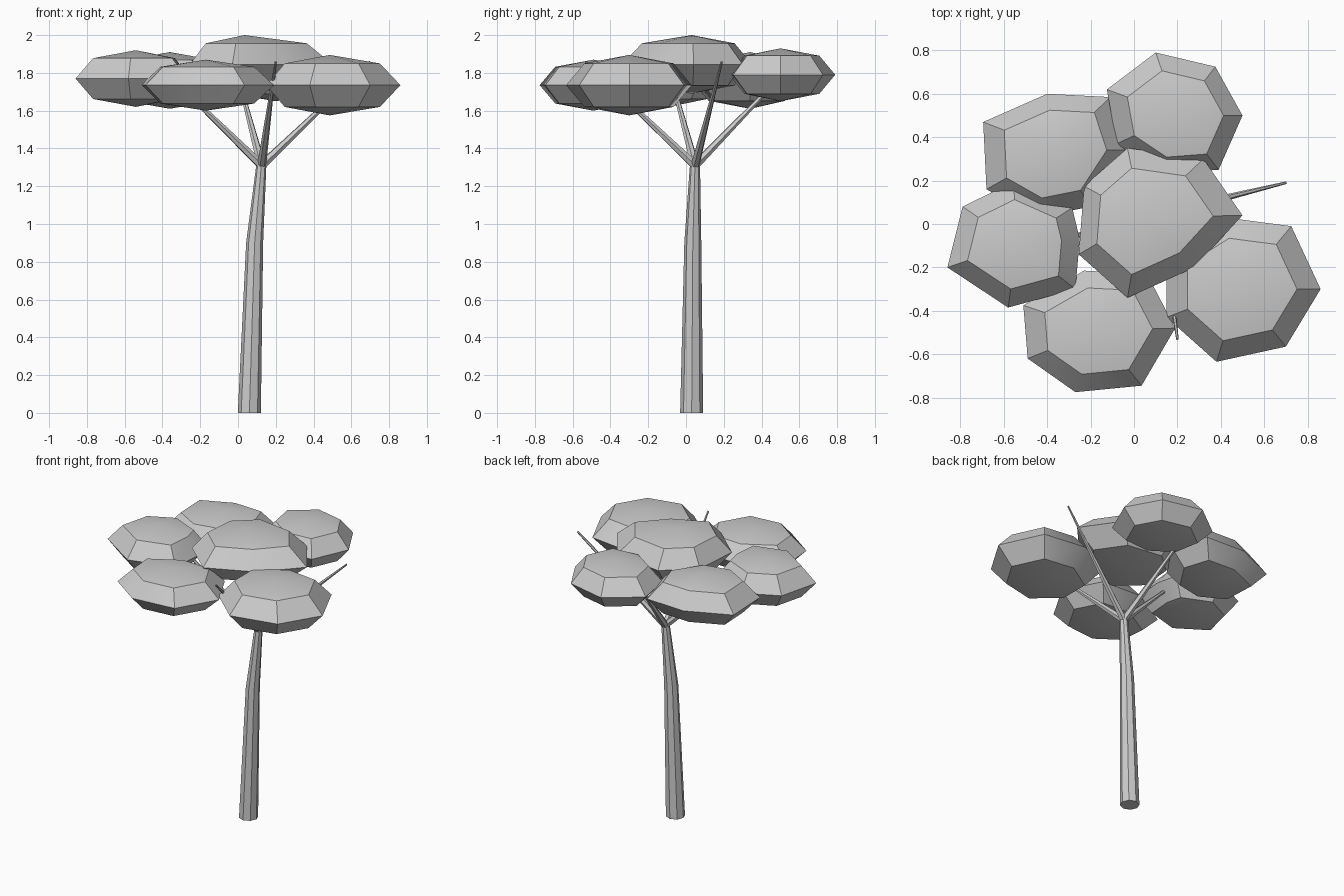
import bpy, bmesh, math
from mathutils import Vector

if "Cube" in bpy.data.objects:
    bpy.data.objects.remove(bpy.data.objects["Cube"])


def finish(name, bm):
    bmesh.ops.recalc_face_normals(bm, faces=bm.faces)
    me = bpy.data.meshes.new(name)
    bm.to_mesh(me)
    bm.free()
    ob = bpy.data.objects.new(name, me)
    bpy.context.collection.objects.link(ob)
    bpy.ops.object.select_all(action='DESELECT')
    bpy.context.view_layer.objects.active = ob
    ob.select_set(True)
    bpy.ops.object.shade_smooth_by_angle(angle=math.radians(32))
    return ob


def bridge(bm, a, b):
    n = len(a)
    for i in range(n):
        j = (i + 1) % n
        bm.faces.new((a[i], a[j], b[j], b[i]))


def limb(name, path, radii, sides, level=False):
    """Tapered tube along a path; level keeps its rings horizontal."""
    bm = bmesh.new()
    pts = [Vector(p) for p in path]
    q = (pts[-1] - pts[0]).to_track_quat('Z', 'Y')
    rings = []
    for p, r in zip(pts, radii):
        ring = []
        for i in range(sides):
            a = math.tau * i / sides
            v = Vector((r * math.cos(a), r * math.sin(a), 0))
            ring.append(bm.verts.new(p + (v if level else q @ v)))
        rings.append(ring)
    for a, b in zip(rings, rings[1:]):
        bridge(bm, a, b)
    bm.faces.new(rings[0])
    bm.faces.new(rings[-1])
    return finish(name, bm)


def leaf_clump(name, centre, height, outline):
    """Flattened low-poly ball: irregular equator, two inset rings, two poles."""
    bm = bmesh.new()
    c = Vector(centre)
    rings = []
    for s, h in ((0.71, -0.72), (1, 0), (0.71, 0.72)):
        rings.append([bm.verts.new((c.x + (x - c.x) * s, c.y + (y - c.y) * s,
                                    c.z + h * height)) for x, y in outline])
    bridge(bm, rings[0], rings[1])
    bridge(bm, rings[1], rings[2])
    for ring, h in ((rings[0], -height), (rings[2], height)):
        pole = bm.verts.new(c + Vector((0, 0, h)))
        for i in range(len(ring)):
            bm.faces.new((ring[i], ring[(i + 1) % len(ring)], pole))
    return finish(name, bm)


# Trunk, leaning slightly to the right
limb("trunk", [(0.06, 0.03, 0), (0.088, 0.036, 0.9), (0.125, 0.048, 1.33)],
     [0.061, 0.045, 0.026], 8, level=True)

# Four branches fanning out from the fork
for side, tip in (("right", (0.70, 0.19, 1.86)), ("back", (-0.02, 0.58, 1.86)),
                  ("left", (-0.44, -0.10, 1.86)), ("front", (0.20, -0.53, 1.86))):
    limb("branch_" + side, [(0.125, 0.048, 1.31), tip], [0.024, 0.006], 6)

# Foliage clumps, each with a seven-sided outline
leaf_clump("foliage_top", (0.035, 0.03, 1.845), 0.155,
           [(.50, .04), (.32, .30), (-.03, .35), (-.23, .175),
            (-.255, -.14), (-.03, -.34), (.28, -.20)])
leaf_clump("foliage_right", (0.485, -0.30, 1.735), 0.16,
           [(.86, -.30), (.725, -.01), (.42, .03), (.15, -.14),
            (.15, -.43), (.38, -.635), (.70, -.565)])
leaf_clump("foliage_back", (0.20, 0.50, 1.79), 0.14,
           [(.50, .50), (.375, .725), (.10, .79), (-.125, .62),
            (-.08, .37), (.13, .23), (.39, .25)])
leaf_clump("foliage_left", (-0.54, -0.09, 1.77), 0.15,
           [(-.25, -.07), (-.285, .075), (-.555, .195), (-.79, .08),
            (-.86, -.20), (-.58, -.385), (-.27, -.30)])
leaf_clump("foliage_front", (-0.17, -0.49, 1.735), 0.135,
           [(.19, -.48), (.06, -.23), (-.23, -.215), (-.51, -.375),
            (-.49, -.62), (-.27, -.775), (.035, -.745)])
leaf_clump("foliage_back_left", (-0.36, 0.34, 1.76), 0.15,
           [(-.03, .34), (-.11, .585), (-.40, .60), (-.695, .47),
            (-.68, .16), (-.45, .03), (-.20, .08)])
